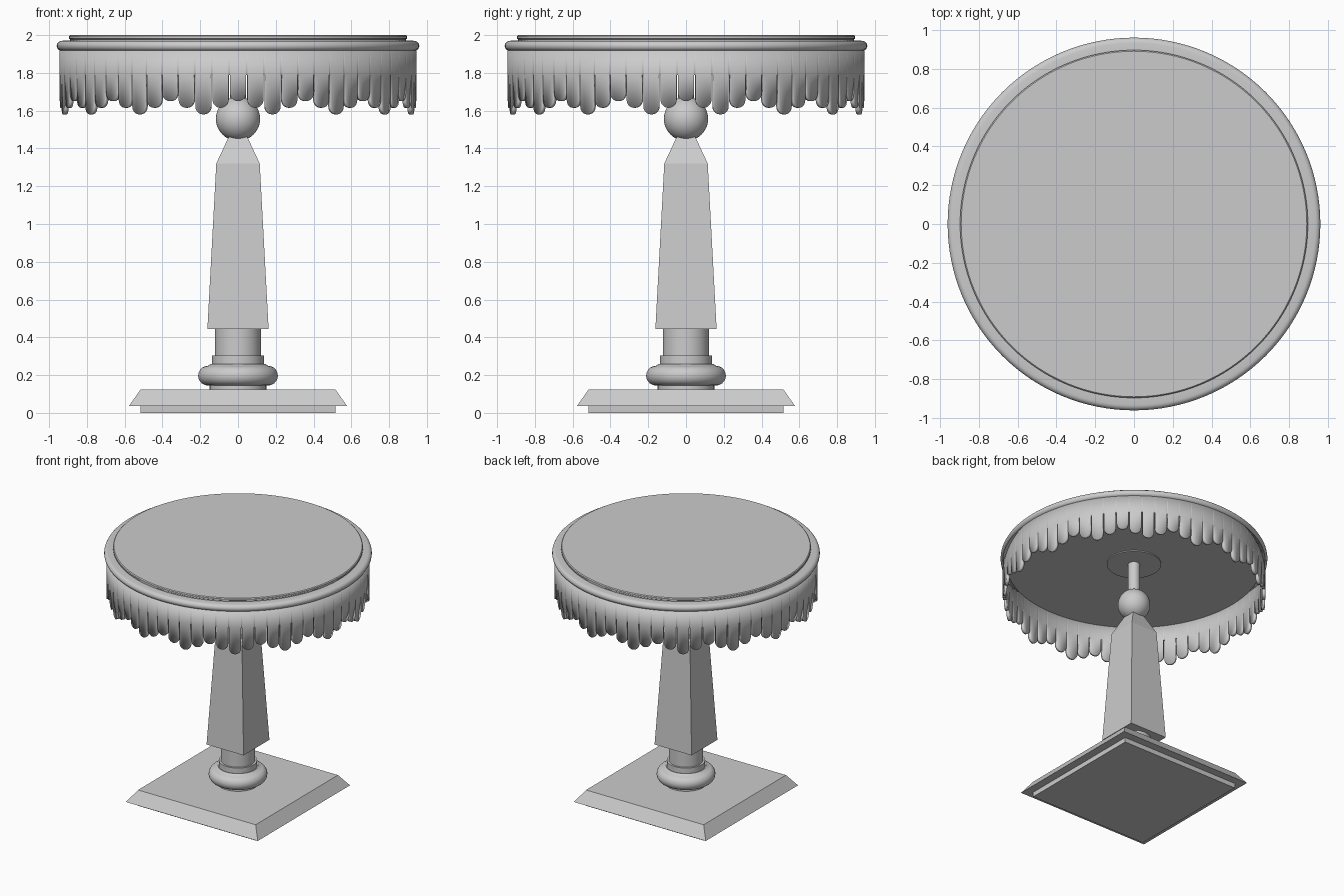
import bpy, bmesh, math

if "Cube" in bpy.data.objects:
    bpy.data.objects.remove(bpy.data.objects["Cube"], do_unlink=True)

grey = bpy.data.materials.new("plain grey")
grey.use_nodes = True
grey.diffuse_color = (0.6, 0.6, 0.6, 1)
grey.node_tree.nodes["Principled BSDF"].inputs["Base Color"].default_value = (0.6, 0.6, 0.6, 1)


def finish(bm, name, smooth=True):
    bmesh.ops.remove_doubles(bm, verts=bm.verts, dist=0.0001)
    bmesh.ops.recalc_face_normals(bm, faces=bm.faces)
    mesh = bpy.data.meshes.new(name)
    bm.to_mesh(mesh)
    bm.free()
    mesh.materials.append(grey)
    ob = bpy.data.objects.new(name, mesh)
    bpy.context.collection.objects.link(ob)
    if smooth:
        bpy.ops.object.select_all(action='DESELECT')
        ob.select_set(True)
        bpy.context.view_layer.objects.active = ob
        bpy.ops.object.shade_smooth_by_angle(angle=math.radians(35))
    return ob


def loft(name, profile, sides, smooth=True):
    """Stack rings of (radius, z) and cap both ends; four sides give a square section."""
    bm = bmesh.new()
    grow = math.sqrt(2) if sides == 4 else 1
    turn = math.pi / 4 if sides == 4 else 0
    rings = []
    for r, z in profile:
        angles = [turn + 2 * math.pi * i / sides for i in range(sides)]
        rings.append([bm.verts.new((r * grow * math.cos(a), r * grow * math.sin(a), z))
                      for a in angles])
    for low, high in zip(rings, rings[1:]):
        for i in range(sides):
            j = (i + 1) % sides
            bm.faces.new((low[i], low[j], high[j], high[i]))
    bm.faces.new(rings[0][::-1])
    bm.faces.new(rings[-1])
    return finish(bm, name, smooth)


def bulge(r, z, out, half, n=10):
    """Half-round moulding profile."""
    steps = [math.pi * (i / n - 0.5) for i in range(n + 1)]
    return [(r + out * math.cos(a), z + half * math.sin(a)) for a in steps]


# Square base and column
loft("base_foot", [(0.515, 0), (0.515, 0.04)], 4, False)
loft("base_slab", [(0.577, 0.037), (0.515, 0.125)], 4, False)
loft("column_shaft", [(0.162, 0.445), (0.115, 1.32), (0.05, 1.46)], 4, False)

# Round mouldings below the shaft
loft("column_ring", [(0.15, 0.12), (0.15, 0.145)] + bulge(0.16, 0.197, 0.051, 0.052)
     + [(0.145, 0.26)], 64)
loft("column_collar", [(0.137, 0.255), (0.137, 0.303)], 64)
loft("column_neck", [(0.122, 0.3), (0.122, 0.447)], 64)

# Ball and post holding the top
bm = bmesh.new()
bmesh.ops.create_uvsphere(bm, u_segments=40, v_segments=24, radius=0.117)
bmesh.ops.translate(bm, verts=bm.verts, vec=(0, 0, 1.557))
finish(bm, "ball")
loft("post", [(0.043, 1.6), (0.043, 1.91)], 32)
loft("mounting_plate", [(0.195, 1.892), (0.195, 1.91)], 64)

# Round top with rolled rim
loft("top_rim", [(0.92, 1.9)] + bulge(0.932, 1.943, 0.028, 0.027) + [(0.9, 1.972)], 128)
loft("top_cushion", [(0.89, 1.965), (0.89, 1.978), (0.896, 1.982), (0.896, 1.994),
                     (0.89, 2.0)], 128)

# Hanging skirt: one band, cut below into rounded tabs of stepped lengths
R, BAND, TOP, TABS, N = 0.945, 1.79, 1.925, 64, 10
lengths = [1.65, 1.615, 1.58, 1.615]
bm = bmesh.new()
pitch = 2 * math.pi / TABS


def point(a, z):
    return bm.verts.new((R * math.cos(a), R * math.sin(a), z))


for k in range(TABS):
    mid, tip = k * pitch, lengths[k % 4]
    columns = []
    for i in range(N + 1):
        t = -math.cos(math.pi * i / N)
        a = mid + t * pitch * 0.46
        round_z = tip + 0.043 * (1 - math.sqrt(max(0, 1 - t * t)))
        columns.append([point(a, z) for z in (TOP, BAND, round_z)])
    # narrow strip closing the band above the slit
    columns.append([point(mid + pitch * 0.54, z) for z in (TOP, BAND)])
    for c, d in zip(columns, columns[1:]):
        for j in range(min(len(c), len(d)) - 1):
            bm.faces.new((c[j], c[j + 1], d[j + 1], d[j]))
skirt = finish(bm, "skirt")
thick = skirt.modifiers.new("thickness", 'SOLIDIFY')
thick.thickness = 0.022
thick.offset = -1
